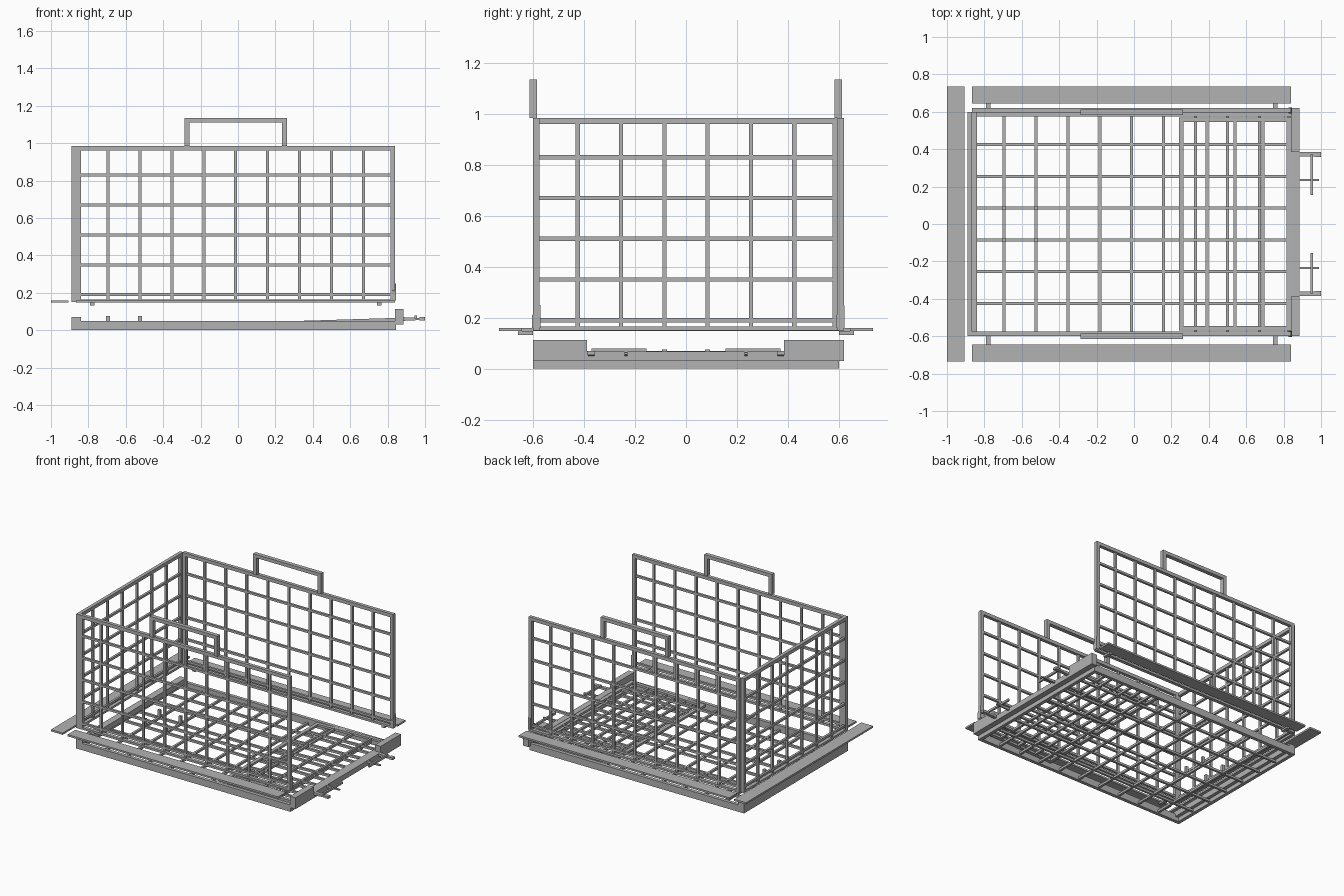
import bpy
import bmesh
from mathutils import Matrix, Vector

if "Cube" in bpy.data.objects:
    bpy.data.objects.remove(bpy.data.objects["Cube"])

GREY = (0.45, 0.45, 0.45, 1)
metal = bpy.data.materials.new("grey metal")
metal.use_nodes = True
metal.diffuse_color = GREY
metal.node_tree.nodes["Principled BSDF"].inputs["Base Color"].default_value = GREY

X_BARS = [-0.695 + 0.1707 * i for i in range(9)]
Y_BARS = [-0.425 + 0.17 * i for i in range(6)]
Z_BARS = [0.19, 0.35, 0.51, 0.67, 0.83]
BAR = 0.008   # half width of a wire
RIM = 0.025   # frame width


def box(bm, x, y, z):
    """Add a box from three (low, high) ranges."""
    lo, hi = Vector((x[0], y[0], z[0])), Vector((x[1], y[1], z[1]))
    m = Matrix.Translation((lo + hi) / 2) @ Matrix.Diagonal((*(hi - lo), 1))
    return bmesh.ops.create_cube(bm, size=1, matrix=m)["verts"]


def finish(name, bm):
    mesh = bpy.data.meshes.new(name)
    bm.to_mesh(mesh)
    bm.free()
    mesh.materials.append(metal)
    ob = bpy.data.objects.new(name, mesh)
    bpy.context.collection.objects.link(ob)
    return ob


def boxes(name, *parts):
    bm = bmesh.new()
    for p in parts:
        box(bm, *p)
    return finish(name, bm)


def grid(name, u, v, w, u_bars, v_bars, order, low_rim=RIM):
    """Framed wire panel in u, v with thickness range w; order maps uvw to xyz."""
    bm = bmesh.new()

    def add(a, b, c):
        r = (a, b, c)
        box(bm, *(r[i] for i in order))

    for a in ((u[0], u[0] + RIM), (u[1] - RIM, u[1])):
        add(a, v, w)
    inner = (u[0] + RIM, u[1] - RIM)
    add(inner, (v[0], v[0] + low_rim), w)
    add(inner, (v[1] - RIM, v[1]), w)
    mid = (w[0] + w[1]) / 2
    for p in u_bars:
        add((p - BAR, p + BAR), (v[0] + low_rim, v[1] - RIM), (mid - BAR, mid + BAR))
    for p in v_bars:
        add(inner, (p - BAR, p + BAR), (mid - BAR, mid + BAR))
    return finish(name, bm)


# Three upright wire walls
grid("front_wall", (-0.865, 0.84), (0.15, 0.985), (-0.6, -0.575),
     X_BARS, Z_BARS, (0, 2, 1), 0.015)
grid("back_wall", (-0.865, 0.84), (0.15, 0.985), (0.595, 0.62),
     X_BARS, Z_BARS, (0, 2, 1), 0.015)
grid("end_wall", (-0.6, 0.6), (0.15, 0.985), (-0.89, -0.865),
     Y_BARS, Z_BARS, (2, 0, 1), 0.015)

# Carrying handles
for name, y in (("front_handle", -0.6), ("back_handle", 0.598)):
    yr = (y - 0.015, y + 0.015)
    boxes(name,
          ((-0.285, -0.258), yr, (0.985, 1.135)),
          ((0.235, 0.262), yr, (0.985, 1.135)),
          ((-0.258, 0.235), yr, (1.11, 1.135)))

# Flat side flanges with small mounting pegs
for name, s in (("front_flange", -1), ("back_flange", 1)):
    def across(a, b):
        return tuple(sorted((s * a, s * b)))
    boxes(name,
          ((-0.865, 0.84), across(0.645, 0.735), (0.147, 0.16)),
          *(((x - 0.012, x + 0.012), across(0.6, 0.66), (0.133, 0.147))
            for x in (-0.78, 0.755)))
boxes("end_flange", ((-1.0, -0.905), (-0.735, 0.735), (0.147, 0.16)))

# Floor tray: wire panel, raised rims
grid("floor_grid", (-0.89, 0.845), (-0.6, 0.6), (0.0, 0.03),
     X_BARS, Y_BARS, (0, 1, 2))
boxes("floor_rims",
      ((-0.89, 0.845), (-0.6, -0.575), (0.03, 0.05)),
      ((-0.89, 0.845), (0.575, 0.6), (0.03, 0.05)),
      ((-0.89, -0.84), (-0.6, 0.6), (0.03, 0.07)))

# Notched plate across the open end
boxes("end_plate",
      ((0.84, 0.885), (-0.6, -0.388), (0.03, 0.113)),
      ((0.84, 0.885), (0.385, 0.62), (0.03, 0.113)),
      ((0.84, 0.885), (-0.388, 0.385), (0.03, 0.068)))

# Door panel folded down onto the floor, slightly raised at the hinge side
door = grid("folded_door", (0.24, 0.84), (-0.57, 0.57), (0.032, 0.048),
            (0.39, 0.54, 0.69), Y_BARS, (0, 1, 2))
for v in door.data.vertices:
    v.co.z += 0.018 * max(0, v.co.x - 0.4) / 0.44

# Small posts on the floor
boxes("floor_posts", *(((x - 0.01, x + 0.01), (y - 0.01, y + 0.01), (0.02, 0.075))
                       for x in X_BARS[:2] for y in Y_BARS[2:4]))

# Paired hinge arms with a cross rod
for name, s in (("front_hinge", -1), ("back_hinge", 1)):
    bm = bmesh.new()
    for y, half, end in ((0.372, 0.012, 1.0), (0.235, 0.006, 0.99)):
        for v in box(bm, (0.88, end), (s * y - half, s * y + half), (0.05, 0.07)):
            if v.co.x > 0.9:
                v.co.z = 0.06 + 0.4 * (v.co.z - 0.06)
    box(bm, (0.97, 1.0), (s * 0.372 - 0.014, s * 0.372 + 0.014), (0.053, 0.07))
    ends = sorted((s * 0.155, s * 0.372))
    box(bm, (0.944, 0.957), ends, (0.065, 0.08))
    finish(name, bm)

# Tapered latch tabs at the open corners
for name, y in (("front_latch", -0.588), ("back_latch", 0.607)):
    bm = bmesh.new()
    for v in box(bm, (0.825, 0.845), (y - 0.016, y + 0.016), (0.16, 0.21)):
        if v.co.z > 0.2 and v.co.y > y:
            v.co.z = 0.25
    finish(name, bm)
